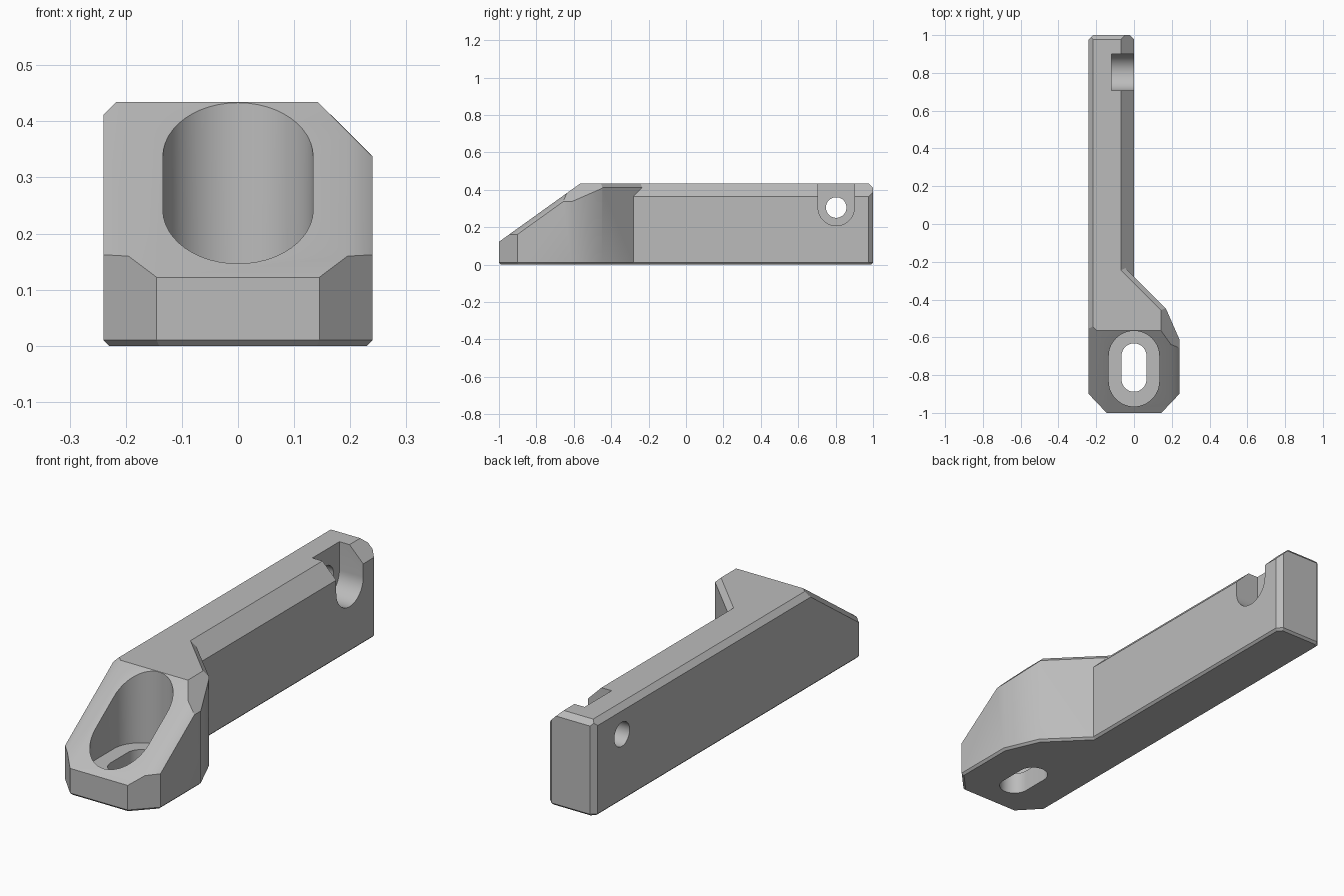
import bpy, bmesh, math
from mathutils import Vector

if "Cube" in bpy.data.objects:
    bpy.data.objects.remove(bpy.data.objects["Cube"], do_unlink=True)

TOP = 0.434
SIDE = 0.24

grey = bpy.data.materials.new("plain_grey")
grey.use_nodes = True
grey.diffuse_color = (0.5, 0.5, 0.5, 1)
grey.node_tree.nodes["Principled BSDF"].inputs["Base Color"].default_value = (0.5, 0.5, 0.5, 1)


def prism(name, outline, low, high, along_x=False):
    """Extrude a counter-clockwise outline along z, or along x when asked."""
    bm = bmesh.new()
    place = (lambda u, v, w: (w, u, v)) if along_x else (lambda u, v, w: (u, v, w))
    rings = [[bm.verts.new(place(u, v, w)) for u, v in outline] for w in (low, high)]
    bm.faces.new(rings[0][::-1])
    bm.faces.new(rings[1])
    n = len(outline)
    for i in range(n):
        j = (i + 1) % n
        bm.faces.new((rings[0][i], rings[0][j], rings[1][j], rings[1][i]))
    mesh = bpy.data.meshes.new(name)
    bm.to_mesh(mesh)
    bm.free()
    mesh.materials.append(grey)
    obj = bpy.data.objects.new(name, mesh)
    bpy.context.collection.objects.link(obj)
    return obj


def stadium(u, v, r, half, steps=24):
    """Slot outline, long in v; a plain circle when half is zero."""
    pts = []
    for start, shift in ((0, half), (math.pi, -half)):
        count = steps + 1 if half else steps
        for i in range(count):
            a = start + math.pi * i / steps
            pts.append((u + r * math.cos(a), v + shift + r * math.sin(a)))
    return pts


def slice_off(obj, planes):
    """Remove everything in front of each (point, normal) plane and cap it."""
    bm = bmesh.new()
    bm.from_mesh(obj.data)
    for point, normal in planes:
        geom = bm.verts[:] + bm.edges[:] + bm.faces[:]
        bmesh.ops.bisect_plane(bm, geom=geom, dist=1e-5, plane_co=point,
                               plane_no=Vector(normal).normalized(), clear_outer=True)
        bmesh.ops.holes_fill(bm, edges=[e for e in bm.edges if e.is_boundary], sides=0)
    bmesh.ops.recalc_face_normals(bm, faces=bm.faces[:])
    bm.to_mesh(obj.data)
    bm.free()


def bottom_chamfers(outline, size=0.01):
    """Chamfer planes under every outline edge except the shared -x side."""
    planes = []
    for i, (x, y) in enumerate(outline):
        x2, y2 = outline[(i + 1) % len(outline)]
        n = Vector((y2 - y, x - x2, 0)).normalized()
        if n.x > -0.9:
            planes.append(((x, y, size), (n.x, n.y, -1)))
    return planes


def combine(obj, other, operation):
    other.hide_render = True
    mod = obj.modifiers.new("combine", 'BOOLEAN')
    mod.operation = operation
    mod.solver = 'EXACT'
    mod.object = other
    bpy.context.view_layer.objects.active = obj
    bpy.ops.object.modifier_apply(modifier=mod.name)
    bpy.data.objects.remove(other, do_unlink=True)


# Head block with clipped corners and a diagonal flank
head_outline = [(-SIDE, -0.9), (-0.145, -1), (0.145, -1), (SIDE, -0.9), (SIDE, -0.61),
                (0.17, -0.45), (-0.1, -0.18), (-SIDE, -0.18)]
bracket = prism("bracket_arm", head_outline, 0, TOP)
slice_off(bracket, bottom_chamfers(head_outline) + [
    ((0.143, 0, TOP), (1, 0, 1)),
    ((0, -0.28, 0.411), (0.707, 0.707, 1)),
])

# Long arm with a chamfered inner edge and clipped back corners
arm_outline = [(-SIDE, -0.5), (0, -0.5), (0, 0.977), (-0.023, 1),
               (-SIDE + 0.023, 1), (-SIDE, 0.977)]
arm = prism("arm", arm_outline, 0, TOP)
slice_off(arm, bottom_chamfers(arm_outline) + [((0, 0, 0.365), (1, 0, 1))])
combine(bracket, arm, 'UNION')

# Shared outer chamfers and the sloping front
slope = 0.717
slice_off(bracket, [
    ((-SIDE, 0, 0.01), (-1, 0, -1)),
    ((-SIDE, 0, 0.411), (-1, 0, 1)),
    ((0, 1, 0.411), (0, 1, 1)),
    ((0, -1, 0.122), (0, -slope, 1)),
    ((0.195, -1, 0.122), (0.7, -slope, 1)),
    ((-0.195, -1, 0.122), (-0.7, -slope, 1)),
])

# Recessed mounting slot in the head
combine(bracket, prism("slot_recess", stadium(0, -0.766, 0.134, 0.066), 0.1, 1), 'DIFFERENCE')
combine(bracket, prism("slot_through", stadium(0, -0.76, 0.066, 0.062), -1, 1), 'DIFFERENCE')

# Open pocket and cross hole near the back end
combine(bracket, prism("pocket", stadium(0.803, 0.405, 0.097, 0.1), -0.12, 1, True), 'DIFFERENCE')
combine(bracket, prism("cross_hole", stadium(0.803, 0.305, 0.055, 0), -1, 1, True), 'DIFFERENCE')

bpy.ops.object.select_all(action='DESELECT')
bracket.select_set(True)
bpy.context.view_layer.objects.active = bracket
bpy.ops.object.shade_smooth_by_angle(angle=math.radians(30))
